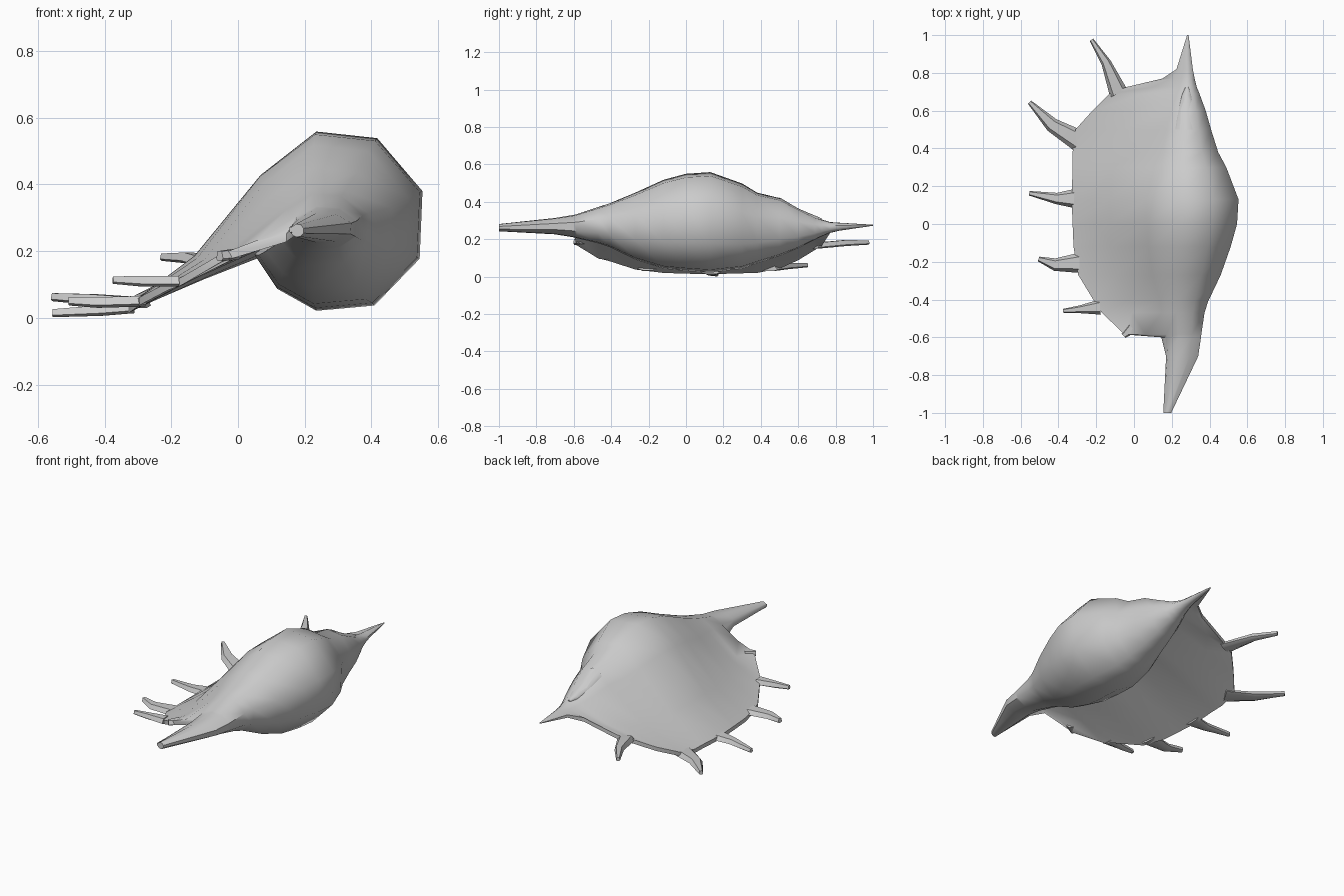
import bpy, bmesh, math
from mathutils import Vector


def loft(name, rings, angle):
    """Skin a list of equal-length closed rings, cap the ends."""
    bm = bmesh.new()
    vs = [[bm.verts.new(p) for p in r] for r in rings]
    n = len(vs[0])
    for a, b in zip(vs, vs[1:]):
        for i in range(n):
            j = (i + 1) % n
            bm.faces.new((a[i], a[j], b[j], b[i]))
    bm.faces.new(vs[0])
    bm.faces.new(vs[-1])
    bmesh.ops.recalc_face_normals(bm, faces=bm.faces)
    me = bpy.data.meshes.new(name)
    bm.to_mesh(me)
    bm.free()
    ob = bpy.data.objects.new(name, me)
    bpy.context.collection.objects.link(ob)
    bpy.ops.object.select_all(action='DESELECT')
    ob.select_set(True)
    bpy.context.view_layer.objects.active = ob
    bpy.ops.object.shade_smooth_by_angle(angle=math.radians(angle))
    return ob


# Stations along the shell: y, lip x, lip z, body centre x, z, radius x, z
STATIONS = [
    (-1.0, .155, .265, .178, .262, .02, .02),
    (-.7, .17, .258, .255, .27, .09, .045),
    (-.60, .145, .24, .26, .27, .10, .062),
    (-.585, -.05, .18, .26, .27, .102, .066),
    (-.47, -.17, .11, .255, .275, .125, .10),
    (-.41, -.21, .095, .26, .275, .14, .12),
    (-.27, -.295, .05, .27, .27, .20, .185),
    (-.12, -.32, .032, .285, .28, .24, .245),
    (0, -.325, .028, .295, .29, .265, .268),
    (.13, -.33, .025, .30, .29, .268, .277),
    (.30, -.325, .03, .29, .27, .21, .235),
    (.38, -.325, .032, .285, .26, .17, .195),
    (.50, -.31, .055, .285, .265, .13, .16),
    (.60, -.22, .10, .285, .258, .10, .11),
    (.69, -.13, .155, .285, .258, .065, .062),
    (.725, -.04, .175, .285, .26, .05, .047),
    (.77, .15, .245, .285, .263, .038, .03),
    (.82, .225, .265, .285, .267, .028, .022),
    (1.0, .281, .275, .285, .275, .004, .003),
]
ANGLES = (150, 104, 64, 19, -24, -66, -104, -133, -158)


def section(y, xl, zl, cx, cz, rx, rz):
    body = [(cx + rx * math.cos(math.radians(a)),
             cz + rz * math.sin(math.radians(a))) for a in ANGLES]
    t = min(.012, rz * .4)
    top, low = body[0], body[-1]
    notch = (cx - rx * .75, cz - rz * .22)      # shallow aperture groove
    mix = lambda a, b, f: a + (b - a) * f
    mid_top = (mix(xl, top[0], .5), mix(zl + t, top[1], .38))
    mid_low = (mix(xl, low[0], .5), mix(zl - t, low[1], .58))
    prof = [(xl, zl - t), (xl, zl + t), mid_top] + body + [notch, mid_low]
    return [(x, y, z) for x, z in prof]


# Whorl body with siphon, rear spike and flared lip
loft("shell_body", [section(*s) for s in STATIONS], 50)


def finger(name, path):
    """Flattened tapering prong: path points are x, y, z, half width."""
    rings = []
    for i, (x, y, z, w) in enumerate(path):
        a = Vector(path[max(i - 1, 0)][:2])
        b = Vector(path[min(i + 1, len(path) - 1)][:2])
        d = (b - a).normalized()
        s = Vector((-d.y, d.x, 0))
        h = min(.016, w)
        rings.append([Vector((x, y, z)) + s * (u * w) + Vector((0, 0, v * h))
                      for u, v in ((-1, -.5), (-.5, -1), (.5, -1),
                                   (1, -.5), (.6, 1), (-.6, 1))])
    loft(name, rings, 40)


# Lip fingers
FINGERS = [
    [(-.08, .69, .165, .05), (-.148, .855, .18, .026), (-.225, .975, .182, .011)],
    [(-.29, .44, .045, .058), (-.435, .525, .055, .038), (-.553, .645, .062, .012)],
    [(-.31, .135, .03, .052), (-.41, .135, .022, .03), (-.555, .163, .014, .012)],
    [(-.28, -.205, .05, .055), (-.42, -.215, .046, .033), (-.505, -.185, .05, .013)],
    [(-.18, -.44, .11, .04), (-.29, -.452, .11, .02), (-.375, -.46, .113, .011)],
    [(-.01, -.55, .19, .03), (-.055, -.592, .185, .015)],
]
for i, p in enumerate(FINGERS):
    finger(f"lip_finger_{i + 1}", p)

# Small spire tip lying on the rear of the whorl
spire = [(.50, .36, .075), (.60, .315, .058), (.68, .305, .03), (.725, .305, .008)]
loft("spire_tip", [[(.28 + r * math.cos(k * math.pi / 4), y,
                     z + r * .85 * math.sin(k * math.pi / 4)) for k in range(8)]
                   for y, z, r in spire], 50)
